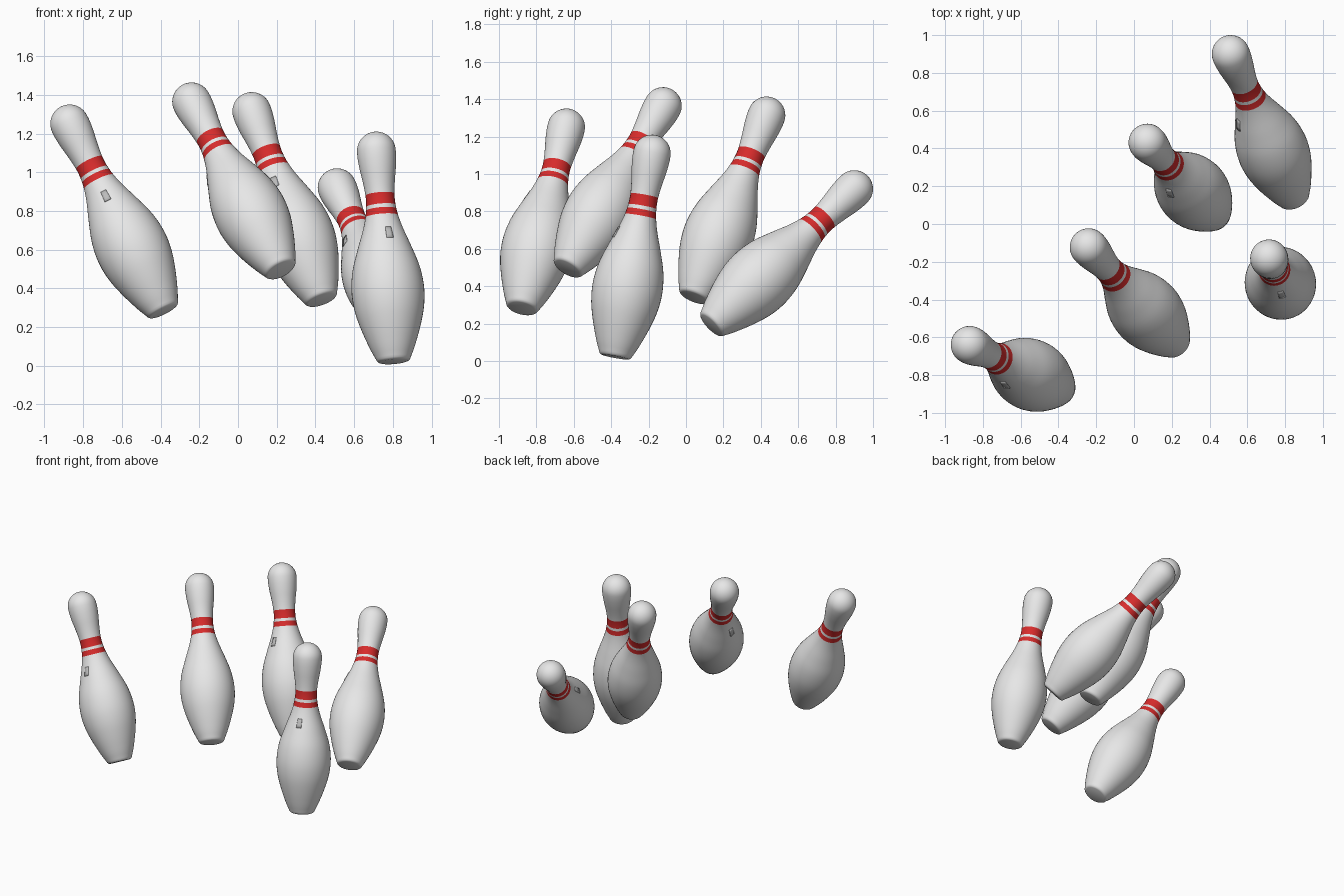
import bpy, bmesh, math
from mathutils import Vector, Matrix

if "Cube" in bpy.data.objects:
    bpy.data.objects.remove(bpy.data.objects["Cube"])


def mat(name, col):
    m = bpy.data.materials.new(name)
    m.diffuse_color = (*col, 1)
    m.use_nodes = True
    m.node_tree.nodes["Principled BSDF"].inputs["Base Color"].default_value = m.diffuse_color
    return m


WHITE = mat("pin white", (0.8, 0.8, 0.8))
RED = mat("stripe red", (0.68, 0.025, 0.025))
GREY = mat("plate grey", (0.5, 0.5, 0.5))

# pin outline: (height along axis, radius)
KEYS = [(0.02, 0.091), (0.07, 0.114), (0.18, 0.154), (0.28, 0.18), (0.38, 0.188),
        (0.49, 0.174), (0.60, 0.139), (0.70, 0.103), (0.77, 0.084), (0.83, 0.0755),
        (0.88, 0.075), (0.95, 0.083), (1.02, 0.094), (1.08, 0.1), (1.11, 0.1)]
BANDS = [(0.765, 0.80), (0.82, 0.88)]
HEAD_Z, HEAD_R, SEG = 1.11, 0.1, 48


def radius(s):
    # smooth curve through the outline points
    n = len(KEYS)

    def slope(i):
        a, b = KEYS[max(i - 1, 0)], KEYS[min(i + 1, n - 1)]
        return (b[1] - a[1]) / (b[0] - a[0])
    for i in range(n - 1):
        (s0, r0), (s1, r1) = KEYS[i], KEYS[i + 1]
        if s <= s1 + 1e-6:
            h = s1 - s0
            t = (s - s0) / h
            return ((2*t**3 - 3*t*t + 1) * r0 + (t**3 - 2*t*t + t) * h * slope(i)
                    + (3*t*t - 2*t**3) * r1 + (t**3 - t*t) * h * slope(i + 1))
    return KEYS[-1][1]


def outline():
    pts = [(0.0, 0.072), (0.003, 0.08), (0.01, 0.087)]
    hs = {round(0.02 + i * 1.09 / 44, 4) for i in range(45)}
    edges = [e for b in BANDS for e in b]
    hs = {h for h in hs if all(abs(h - e) > 0.008 for e in edges)} | set(edges)
    pts += [(h, radius(h)) for h in sorted(hs)]
    for i in range(1, 10):
        a = math.pi / 2 * i / 10
        pts.append((HEAD_Z + HEAD_R * math.sin(a), HEAD_R * math.cos(a)))
    return pts


def finish(bm, name, mats, matrix):
    me = bpy.data.meshes.new(name)
    bm.to_mesh(me)
    bm.free()
    for m in mats:
        me.materials.append(m)
    for p in me.polygons:
        p.use_smooth = True
    ob = bpy.data.objects.new(name, me)
    ob.matrix_world = matrix
    bpy.context.collection.objects.link(ob)
    return ob


def ring_point(s, r, a):
    return (r * math.cos(a), r * math.sin(a), s)


def make_pin(name, matrix):
    bm = bmesh.new()
    rings = [[bm.verts.new(ring_point(s, r, 2 * math.pi * k / SEG)) for k in range(SEG)]
             for s, r in outline()]
    for lo, hi in zip(rings, rings[1:]):
        mid = (lo[0].co.z + hi[0].co.z) / 2
        red = any(b0 < mid < b1 for b0, b1 in BANDS)
        for k in range(SEG):
            j = (k + 1) % SEG
            f = bm.faces.new((lo[k], lo[j], hi[j], hi[k]))
            f.material_index = int(red)
    # base and crown
    bm.faces.new(rings[0][::-1])
    top = bm.verts.new((0, 0, HEAD_Z + HEAD_R))
    for k in range(SEG):
        bm.faces.new((rings[-1][k], rings[-1][(k + 1) % SEG], top))
    finish(bm, name, [WHITE, RED], matrix)


def make_plate(name, matrix):
    # small curved plate lying on the shoulder
    bm = bmesh.new()
    g = [[bm.verts.new(ring_point(s, radius(s) + 0.003, a))
          for a in (-0.14, -0.05, 0.05, 0.14)] for s in (0.63, 0.65, 0.67, 0.69)]
    for i in range(3):
        for j in range(3):
            bm.faces.new((g[i][j], g[i][j + 1], g[i + 1][j + 1], g[i + 1][j]))
    ob = finish(bm, name, [GREY], matrix)
    ob.modifiers.new("thickness", "SOLIDIFY").thickness = 0.005


# base centre, head centre, direction the plate faces
PINS = [
    ((-0.385, -0.877, 0.283), (-0.87, -0.64, 1.25), (0, -1, 0)),
    ((0.22, -0.633, 0.497), (-0.24, -0.123, 1.364), (-1, 0.27, 0)),
    ((0.432, 0.043, 0.342), (0.071, 0.431, 1.314), (-0.2, -1, 0.15)),
    ((0.847, 0.135, 0.194), (0.512, 0.9, 0.92), (-0.87, -0.6, 0.2)),
    ((0.805, -0.38, 0.018), (0.715, -0.182, 1.11), (0.27, -1, 0)),
]
for i, (base, head, face) in enumerate(PINS, 1):
    head = Vector(head)
    z = (head - Vector(base)).normalized()
    x = Vector(face)
    x = (x - z * x.dot(z)).normalized()
    y = z.cross(x)
    M = Matrix((x, y, z)).transposed().to_4x4()
    M.translation = head - z * HEAD_Z
    make_pin(f"bowling_pin_{i}", M)
    make_plate(f"pin_plate_{i}", M)
